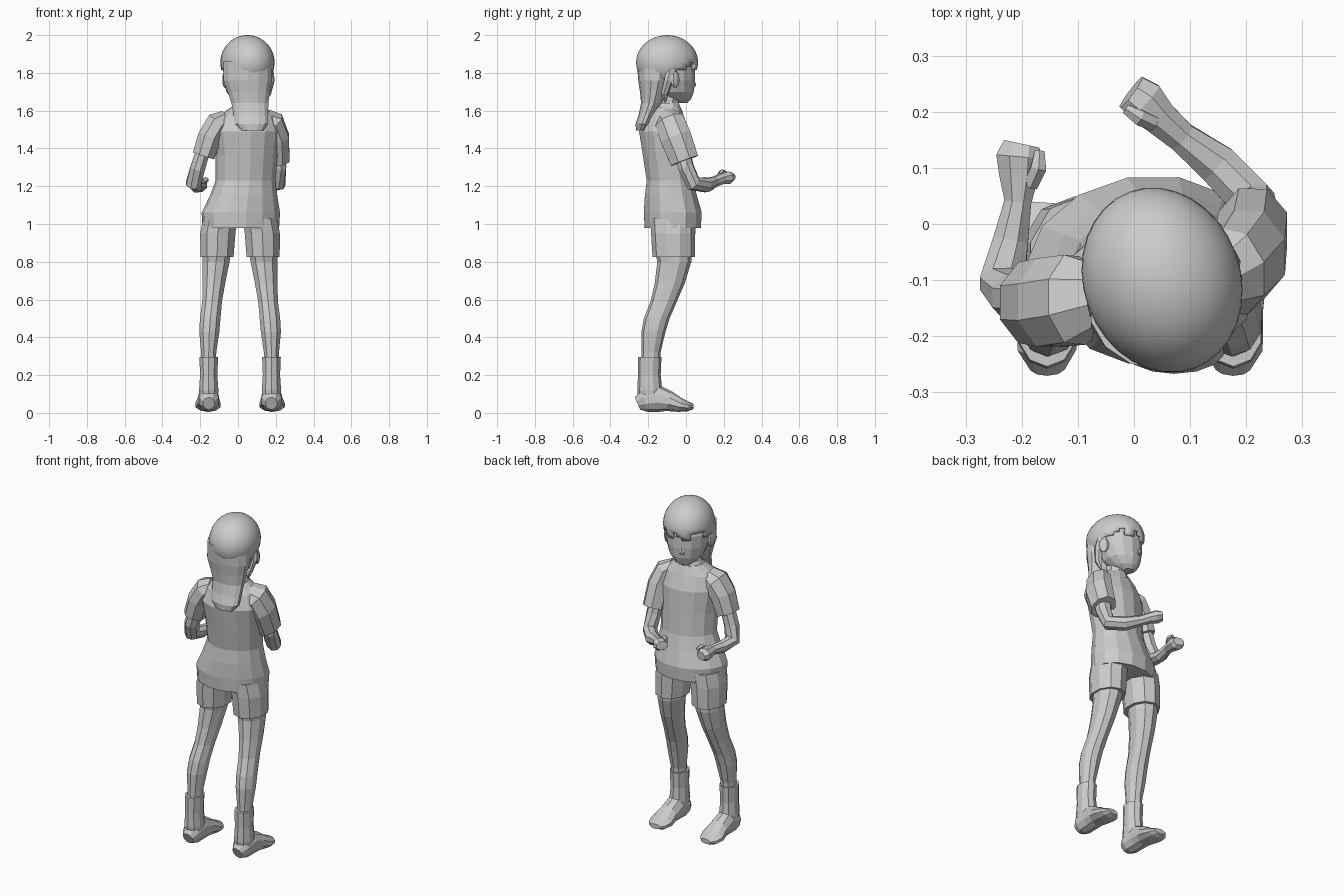
import bpy, bmesh, math, random
from mathutils import Vector, Matrix

random.seed(3)
HEAD = Vector((0.05, -0.10, 0))
HEAD_YAW = math.radians(20)


def finish(name, bm, smooth=False):
    bmesh.ops.recalc_face_normals(bm, faces=bm.faces)
    me = bpy.data.meshes.new(name)
    bm.to_mesh(me)
    bm.free()
    ob = bpy.data.objects.new(name, me)
    bpy.context.collection.objects.link(ob)
    for p in me.polygons:
        p.use_smooth = smooth
    return ob


def loft(name, rings, n=10, side=None, yaw=0.0, smooth=False):
    """Skin rings (x, y, z, ru, rv). Level rings unless side is given,
    then rings stand square to the path with ru measured along side."""
    bm = bmesh.new()
    pts = [Vector(r[:3]) for r in rings]
    loops = []
    for i, r in enumerate(rings):
        if side is None:
            u = Vector((math.cos(yaw), math.sin(yaw), 0))
            v = Vector((-u.y, u.x, 0))
        else:
            t = (pts[min(i + 1, len(pts) - 1)] - pts[max(i - 1, 0)]).normalized()
            s = Vector(side)
            u = (s - t * s.dot(t)).normalized()
            v = t.cross(u)
        loops.append([bm.verts.new(pts[i] + u * r[3] * math.cos(a) + v * r[4] * math.sin(a))
                      for a in (2 * math.pi * (k + 0.5) / n for k in range(n))])
    for a, b in zip(loops, loops[1:]):
        for k in range(n):
            bm.faces.new((a[k], a[(k + 1) % n], b[(k + 1) % n], b[k]))
    bm.faces.new(loops[0])
    bm.faces.new(loops[-1])
    return finish(name, bm, smooth)


def hp(x, y, z):
    """Head-local point to world."""
    return HEAD + Matrix.Rotation(HEAD_YAW, 3, 'Z') @ Vector((x, y, z))


# shirt, collar and neck
loft("shirt", [(.015, -.07, .98, .205, .15), (.015, -.07, 1.06, .21, .155),
               (.03, -.08, 1.15, .18, .14), (.04, -.085, 1.23, .16, .125),
               (.045, -.10, 1.36, .165, .13), (.045, -.115, 1.49, .18, .135),
               (.045, -.115, 1.57, .15, .105), (.05, -.105, 1.62, .085, .075)],
     14, yaw=math.radians(10))
loft("collar", [(.05, -.105, 1.59, .10, .09), (.05, -.10, 1.64, .065, .062)], 10,
     yaw=math.radians(10))
loft("neck", [(.05, -.10, 1.56, .055, .055), (.05, -.085, 1.74, .055, .06)], 8)

# arms: sleeve, bare arm with fist, thumb
AX = (1, 0, 0)
DIAG = (.75, .66, 0)
loft("left_sleeve", [(-.06, -.13, 1.555, .05, .06), (-.105, -.135, 1.53, .07, .085),
                     (-.15, -.14, 1.46, .068, .085), (-.183, -.14, 1.36, .064, .078)], 8, AX)
loft("left_arm", [(-.175, -.135, 1.42, .04, .045), (-.215, -.13, 1.29, .042, .046),
                  (-.235, -.105, 1.215, .043, .042), (-.22, -.03, 1.20, .034, .036),
                  (-.207, .04, 1.205, .026, .027), (-.205, .085, 1.205, .038, .032),
                  (-.205, .12, 1.205, .044, .038), (-.20, .143, 1.205, .035, .024)], 8, AX)
loft("left_thumb", [(-.185, .07, 1.22, .015, .015), (-.17, .10, 1.235, .016, .015),
                    (-.168, .13, 1.232, .01, .01)], 6, AX)
loft("right_sleeve", [(.14, -.10, 1.56, .05, .06), (.18, -.085, 1.54, .065, .085),
                      (.205, -.055, 1.46, .07, .09), (.212, -.008, 1.335, .066, .082)], 8, AX)
loft("right_arm", [(.205, -.03, 1.42, .04, .045), (.215, .0, 1.30, .042, .045),
                   (.212, .04, 1.215, .042, .043), (.15, .105, 1.205, .04, .04),
                   (.085, .155, 1.225, .029, .029), (.045, .19, 1.24, .034, .03),
                   (.018, .218, 1.245, .042, .036), (-.005, .235, 1.25, .036, .025)], 8, DIAG)
loft("right_thumb", [(.035, .18, 1.26, .015, .015), (.01, .19, 1.275, .016, .015),
                     (-.015, .205, 1.275, .01, .01)], 6, DIAG)

# shorts, legs, socks and feet on both sides
for name, s in (("left", -1), ("right", 1)):
    def X(d):
        return .011 + s * d
    loft(name + "_shorts", [(X(.105), -.07, 1.03, .095, .12), (X(.118), -.068, .95, .098, .117),
                            (X(.122), -.065, .825, .092, .112)], 10)
    loft(name + "_leg", [(X(.122), -.068, .88, .082, .10), (X(.127), -.062, .80, .075, .09),
                         (X(.138), -.085, .69, .063, .08), (X(.148), -.118, .59, .055, .07),
                         (X(.158), -.155, .50, .057, .068), (X(.163), -.172, .43, .056, .064),
                         (X(.166), -.185, .32, .042, .05), (X(.166), -.19, .2, .04, .05)], 10)
    loft(name + "_sock", [(X(.166), -.192, .295, .052, .062), (X(.166), -.194, .2, .048, .06),
                          (X(.166), -.192, .12, .054, .066), (X(.166), -.19, .06, .05, .06)], 10)
    loft(name + "_foot", [(X(.165), -.256, .05, .032, .036), (X(.166), -.22, .066, .055, .062),
                          (X(.167), -.15, .077, .055, .073), (X(.168), -.09, .062, .06, .054),
                          (X(.17), -.03, .041, .07, .037), (X(.17), .01, .034, .06, .026),
                          (X(.168), .038, .034, .034, .015)], 10, AX)

# face: chin to crown, turned with the head
face = [(.075, 1.64, .03, .035), (.06, 1.66, .062, .072), (.04, 1.70, .098, .106),
        (.025, 1.76, .118, .127), (.015, 1.83, .124, .135), (.0, 1.92, .10, .115)]
loft("face", [(*hp(0, y, z), rx, ry) for y, z, rx, ry in face], 14, yaw=HEAD_YAW)
loft("nose", [(*hp(0, .135, 1.725), .016, .018), (*hp(0, .148, 1.732), .013, .016),
              (*hp(0, .142, 1.775), .006, .008)], 6, yaw=HEAD_YAW)

# ears and hair locks beside the face
for name, s in (("left", -1), ("right", 1)):
    bm = bmesh.new()
    bmesh.ops.create_uvsphere(bm, u_segments=8, v_segments=6, radius=1,
                              matrix=Matrix.Translation(hp(s * .126, .0, 1.765))
                              @ Matrix.Rotation(HEAD_YAW + s * .35, 4, 'Z')
                              @ Matrix.Diagonal((.015, .03, .045, 1)))
    finish(name + "_ear", bm)
    lock = [(.118, -.01, 1.84, .018, .03), (.122, -.035, 1.76, .016, .026),
            (.10, -.05, 1.69, .014, .02), (.085, -.04, 1.645, .005, .006)]
    loft(name + "_hair_lock", [(*hp(s * x, y, z), a, b) for x, y, z, a, b in lock], 6,
         yaw=HEAD_YAW)

# hair cap: a dome with the face opening cut out along a ragged fringe
bm = bmesh.new()
SEG = 32
bmesh.ops.create_uvsphere(bm, u_segments=SEG, v_segments=22, radius=1)
jag = [random.choice((0, 0, .022, .035)) for _ in range(SEG)]
cut = []
for f in bm.faces:
    c = f.calc_center_median()
    k = int((math.atan2(c.y, c.x) / (2 * math.pi) % 1) * SEG) % SEG
    z = 1.855 + .145 * c.z
    if z < 1.745 or (c.y > .05 and z < 1.812 + jag[k]):
        cut.append(f)
bmesh.ops.delete(bm, geom=cut, context='FACES')
bmesh.ops.transform(bm, verts=bm.verts, matrix=Matrix.Translation(hp(0, 0, 1.855))
                    @ Matrix.Rotation(HEAD_YAW, 4, 'Z') @ Matrix.Diagonal((.14, .168, .145, 1)))
cap = finish("hair_cap", bm, True)
m = cap.modifiers.new("thickness", 'SOLIDIFY')
m.thickness = .015
m.offset = -1

# back hair sweeping from the dome into a tied tail
loft("back_hair", [(.052, -.15, 1.86, .132, .11), (.052, -.165, 1.76, .132, .088),
                   (.057, -.172, 1.70, .115, .072), (.063, -.182, 1.64, .10, .056),
                   (.068, -.205, 1.58, .094, .045), (.072, -.225, 1.53, .09, .042),
                   (.075, -.235, 1.495, .06, .03)], 14, smooth=False)
